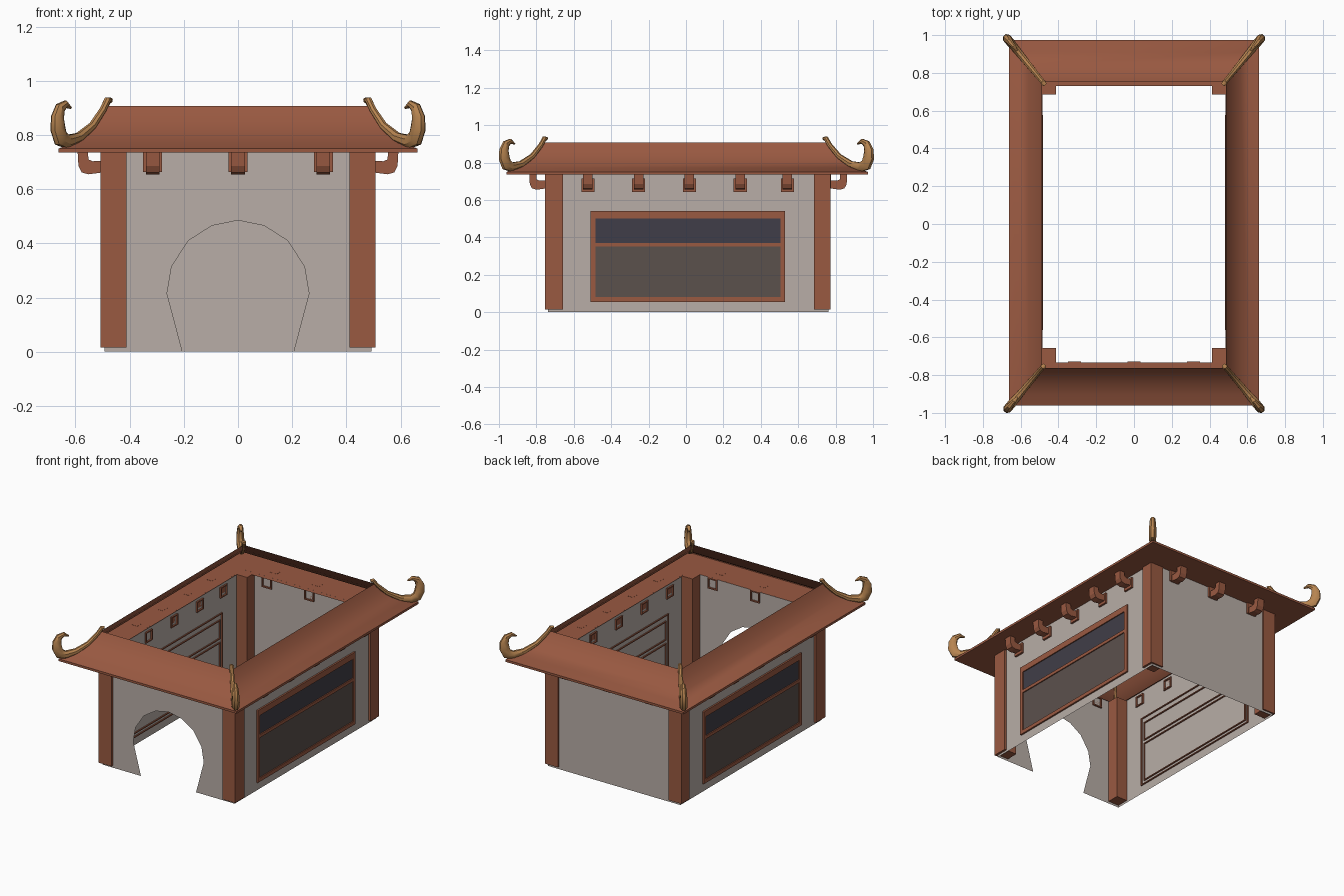
import bpy, bmesh, math
from mathutils import Vector

if "Cube" in bpy.data.objects:
    bpy.data.objects.remove(bpy.data.objects["Cube"])


def material(name, rgb):
    m = bpy.data.materials.new(name)
    m.diffuse_color = (*rgb, 1)
    m.use_nodes = True
    m.node_tree.nodes["Principled BSDF"].inputs["Base Color"].default_value = m.diffuse_color
    return m


WALL = material("plaster", (0.48, 0.42, 0.385))
WOOD = material("red wood", (0.32, 0.10, 0.053))
GOLD = material("gold", (0.47, 0.23, 0.08))
DARK = material("dark glass", (0.051, 0.048, 0.065))
PANEL = material("brown panel", (0.105, 0.082, 0.073))

# Wall planes: u runs along the wall, d points outward
WX, WF, WB = 0.492, -0.738, 0.762
SIDES = {
    "right": lambda u, d, z: (WX + d, u, z),
    "left": lambda u, d, z: (-WX - d, u, z),
    "front": lambda u, d, z: (u, WF - d, z),
    "back": lambda u, d, z: (u, WB + d, z),
}


def finish(name, bm, mat, smooth=None):
    bmesh.ops.recalc_face_normals(bm, faces=bm.faces)
    me = bpy.data.meshes.new(name)
    bm.to_mesh(me)
    bm.free()
    me.materials.append(mat)
    ob = bpy.data.objects.new(name, me)
    bpy.context.collection.objects.link(ob)
    if smooth:
        bpy.context.view_layer.objects.active = ob
        ob.select_set(True)
        bpy.ops.object.shade_smooth_by_angle(angle=math.radians(smooth))
        ob.select_set(False)
    return ob


def prism(bm, a, b):
    """Closed solid between two matching outlines."""
    va, vb = [bm.verts.new(p) for p in a], [bm.verts.new(p) for p in b]
    n = len(va)
    bm.faces.new(va)
    bm.faces.new(vb[::-1])
    for i in range(n):
        j = (i + 1) % n
        bm.faces.new((va[i], vb[i], vb[j], va[j]))


def slab(bm, side, u0, u1, z0, z1, d0, d1):
    f = SIDES[side]
    rect = [(u0, z0), (u1, z0), (u1, z1), (u0, z1)]
    prism(bm, [f(u, d0, z) for u, z in rect], [f(u, d1, z) for u, z in rect])


def ring(bm, side, u0, u1, z0, z1, d0, d1, t, top=None):
    """Rectangular frame with border t (top border may differ)."""
    top = top or t
    slab(bm, side, u0, u1, z0, z0 + t, d0, d1)
    slab(bm, side, u0, u1, z1 - top, z1, d0, d1)
    slab(bm, side, u0, u0 + t, z0 + t, z1 - top, d0, d1)
    slab(bm, side, u1 - t, u1, z0 + t, z1 - top, d0, d1)


# Thin plaster walls, the front one with a round doorway
TOP = 0.737
half_arch = [(0.205, 0), (0.262, 0.215), (0.245, 0.315), (0.183, 0.41), (0.097, 0.465)]
doorway = half_arch + [(0, 0.485)] + [(-x, z) for x, z in half_arch[::-1]]
bm = bmesh.new()
for side, u0, u1 in (("right", WF, WB), ("left", WF, WB), ("back", -WX, WX)):
    f = SIDES[side]
    bm.faces.new([bm.verts.new(f(u, 0, z)) for u, z in ((u0, 0), (u1, 0), (u1, TOP), (u0, TOP))])
outline = [(WX, 0), (WX, TOP), (0, TOP), (-WX, TOP), (-WX, 0)] + doorway[::-1]
# split into two halves so that no face wraps round the opening
for s in (1, -1):
    pts = [(WX, 0), (WX, TOP), (0, TOP), (0, 0.485)] + half_arch[::-1]
    bm.faces.new([bm.verts.new((s * x, WF, z)) for x, z in pts])
bmesh.ops.remove_doubles(bm, verts=bm.verts, dist=1e-4)
finish("walls", bm, WALL)

# Corner posts
bm = bmesh.new()
for s in (1, -1):
    for y0, y1 in ((-0.755, -0.657), (0.685, 0.772)):
        r = [(s * 0.412, y0), (s * 0.507, y0), (s * 0.507, y1), (s * 0.412, y1)]
        prism(bm, [(x, y, 0.015) for x, y in r], [(x, y, TOP - 0.002) for x, y in r])
finish("corner_posts", bm, WOOD)

# Side windows: frame, middle bar, thin edges showing inside, two panels
for side in ("right", "left"):
    bm = bmesh.new()
    ring(bm, side, -0.51, 0.53, 0.055, 0.54, 0.001, 0.012, 0.025, 0.04)
    slab(bm, side, -0.485, 0.505, 0.35, 0.371, 0.001, 0.012)
    ring(bm, side, -0.51, 0.53, 0.055, 0.54, -0.009, -0.001, 0.007)
    ring(bm, side, -0.485, 0.505, 0.08, 0.35, -0.009, -0.001, 0.007)
    ring(bm, side, -0.485, 0.505, 0.371, 0.50, -0.009, -0.001, 0.007)
    finish(side + "_window_frame", bm, WOOD)
    for name, z0, z1, mat in (("upper_pane", 0.371, 0.50, DARK), ("lower_panel", 0.08, 0.35, PANEL)):
        bm = bmesh.new()
        slab(bm, side, -0.485, 0.505, z0, z1, 0.001, 0.005)
        finish(f"{side}_{name}", bm, mat)

# Curved eave brackets with wall plates
hook = [(0, 0.008), (0.06, 0.0), (0.085, 0.007), (0.097, 0.03), (0.1, 0.082),
        (0.062, 0.082), (0.06, 0.055), (0.045, 0.048), (0, 0.05)]
for side, f in SIDES.items():
    long = side in ("right", "left")
    base = 0.643 if long else 0.663
    bm = bmesh.new()
    for u in ((-0.525, -0.253, 0.018, 0.29, 0.542) if long else (-0.315, 0, 0.315)):
        zt = min(base + 0.072, TOP)
        slab(bm, side, u - 0.035, u + 0.035, base, zt, 0.001, 0.014)
        ring(bm, side, u - 0.035, u + 0.035, base, zt, -0.011, -0.001, 0.008)
        pts = [(d, min(z + 0.655, TOP)) for d, z in hook]
        prism(bm, [f(u - 0.025, d, z) for d, z in pts], [f(u + 0.025, d, z) for d, z in pts])
    finish(side + "_brackets", bm, WOOD)

# Hipped roof skirt: rectangular loops (half width, front y, back y, z)
loops = [(0.484, -0.733, 0.730, 0.737), (0.662, -0.960, 0.973, 0.735), (0.662, -0.960, 0.973, 0.750),
         (0.610, -0.903, 0.909, 0.772), (0.560, -0.848, 0.845, 0.806),
         (0.517, -0.797, 0.790, 0.853), (0.487, -0.762, 0.755, 0.907)]
bm = bmesh.new()
rows = [[bm.verts.new(p) for p in ((-x, f, z), (x, f, z), (x, b, z), (-x, b, z))] for x, f, b, z in loops]
for lo, hi in zip(rows, rows[1:]):
    for i in range(4):
        j = (i + 1) % 4
        bm.faces.new((lo[i], lo[j], hi[j], hi[i]))
finish("roof_skirt", bm, WOOD, 30)

# Gold hip ridges curling up into horns: (position along hip, z, radius, half width)
path = [(-0.07, 0.928, 0.010, 0.011), (-0.02, 0.930, 0.013, 0.014), (0.08, 0.892, 0.013, 0.014),
        (0.30, 0.833, 0.015, 0.016), (0.58, 0.790, 0.020, 0.019), (0.82, 0.775, 0.027, 0.022),
        (0.96, 0.788, 0.033, 0.025), (1.02, 0.825, 0.033, 0.025), (1.025, 0.865, 0.028, 0.022),
        (0.97, 0.900, 0.021, 0.018), (0.86, 0.914, 0.014, 0.013), (0.75, 0.900, 0.004, 0.005)]


def horn(name, inner, outer):
    a, b = Vector((*inner, 0)), Vector((*outer, 0))
    across = (b - a).cross(Vector((0, 0, 1))).normalized()
    centres = [a.lerp(b, t) + Vector((0, 0, z)) for t, z, r, w in path]
    bm = bmesh.new()
    rings, n = [], 8
    for i, c in enumerate(centres):
        tangent = (centres[min(i + 1, len(path) - 1)] - centres[max(i - 1, 0)]).normalized()
        up = across.cross(tangent)
        r, w = path[i][2:]
        rings.append([bm.verts.new(c + up * r * math.sin(k * math.tau / n + math.pi / n)
                                   + across * w * math.cos(k * math.tau / n + math.pi / n)) for k in range(n)])
    for p, q in zip(rings, rings[1:]):
        for k in range(n):
            m = (k + 1) % n
            bm.faces.new((p[k], p[m], q[m], q[k]))
    bm.faces.new(rings[0][::-1])
    bm.faces.new(rings[-1])
    finish(name, bm, GOLD, 40)


for s, label in ((1, "right"), (-1, "left")):
    horn(f"front_{label}_horn", (s * 0.485, -0.760), (s * 0.661, -0.968))
    horn(f"back_{label}_horn", (s * 0.483, 0.752), (s * 0.663, 0.972))
